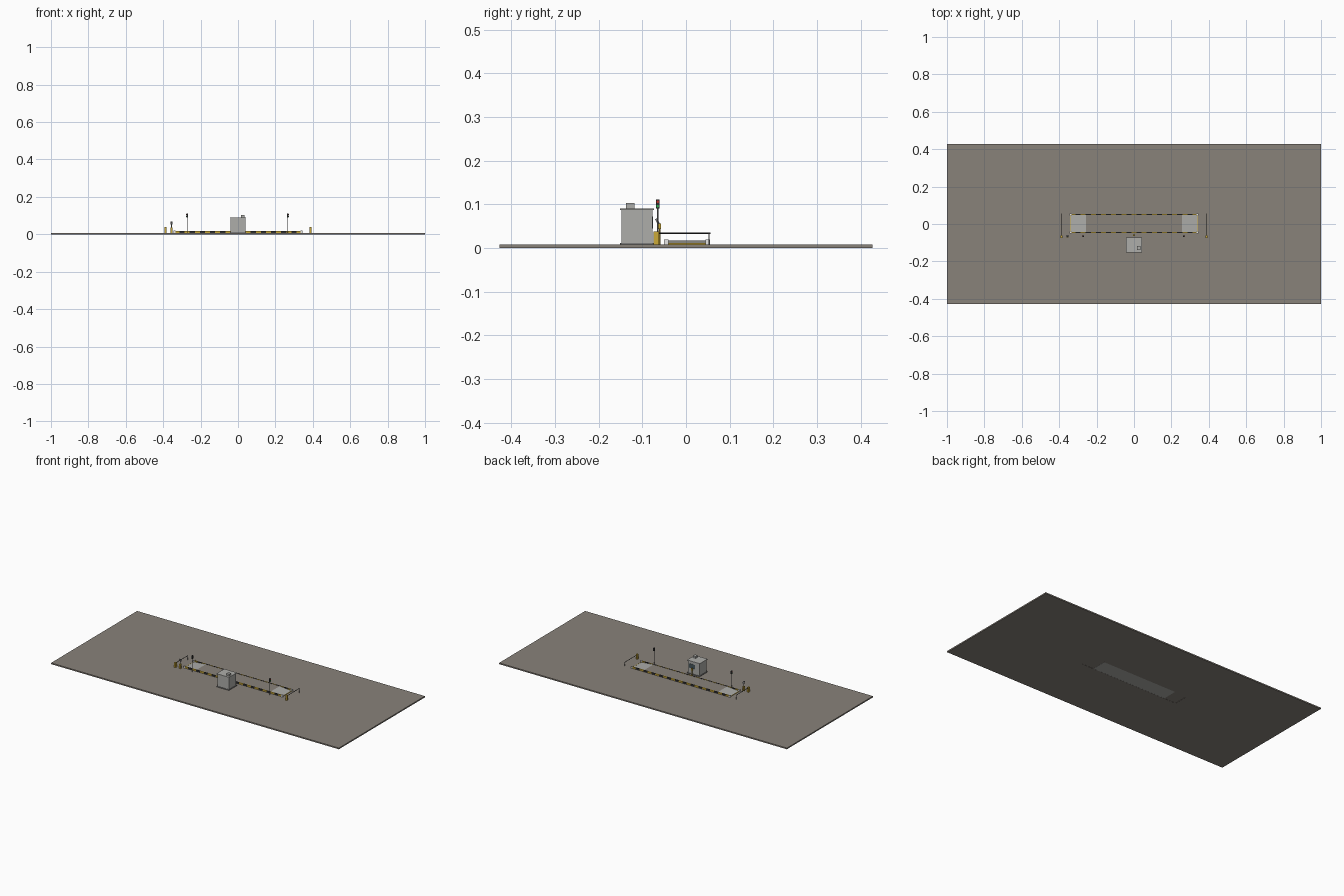
import bpy, bmesh, math
from mathutils import Vector

old = bpy.data.objects.get("Cube")
if old:
    bpy.data.objects.remove(old, do_unlink=True)


def material(name, r, g, b):
    m = bpy.data.materials.new(name)
    m.use_nodes = True
    m.diffuse_color = (r, g, b, 1)
    m.node_tree.nodes["Principled BSDF"].inputs["Base Color"].default_value = (r, g, b, 1)
    return m


ASPHALT = material("warm grey ground", 0.25, 0.225, 0.195)
CONCRETE = material("light grey", 0.42, 0.42, 0.40)
STEEL = material("mid grey steel", 0.2, 0.2, 0.2)
YELLOW = material("safety yellow", 0.6, 0.4, 0.04)
BLACK = material("dark rubber", 0.03, 0.03, 0.03)
GLASS = material("dark glass", 0.06, 0.09, 0.1)
WHITE = material("white paint", 0.8, 0.8, 0.8)
RED = material("signal red", 0.5, 0.03, 0.02)
GREEN = material("signal green", 0.03, 0.4, 0.08)


def finish(name, bm, mat):
    bmesh.ops.recalc_face_normals(bm, faces=bm.faces)
    mesh = bpy.data.meshes.new(name)
    bm.to_mesh(mesh)
    bm.free()
    mesh.materials.append(mat)
    ob = bpy.data.objects.new(name, mesh)
    bpy.context.collection.objects.link(ob)
    return ob


def box(name, x, y, z, mat):
    """Box from (low, high) ranges on each axis."""
    bm = bmesh.new()
    bmesh.ops.create_cube(bm, size=1)
    for v in bm.verts:
        v.co = Vector([r[0] if c < 0 else r[1] for c, r in zip(v.co, (x, y, z))])
    return finish(name, bm, mat)


def block(name, x, y, wx, wy, z0, z1, mat):
    return box(name, (x - wx / 2, x + wx / 2), (y - wy / 2, y + wy / 2), (z0, z1), mat)


def rod(name, a, b, radius, mat, sides=10):
    a, b = Vector(a), Vector(b)
    bm = bmesh.new()
    bmesh.ops.create_cone(bm, cap_ends=True, segments=sides, radius1=radius,
                          radius2=radius, depth=(b - a).length)
    ob = finish(name, bm, mat)
    ob.location = (a + b) / 2
    ob.rotation_euler = (b - a).to_track_quat("Z", "Y").to_euler()
    return ob


G = 0.008                    # ground level
TOP = 0.017                  # deck level
END, RAMP = 0.34, 0.257      # outer and inner end of each ramp
Y0, Y1 = -0.045, 0.05        # deck edges
SERVICE = -0.065             # line of posts beside the deck

# Ground slab around the pit
box("ground_front", (-1, 1), (-0.427, Y0), (0, G), ASPHALT)
box("ground_back", (-1, 1), (Y1, 0.427), (0, G), ASPHALT)
for side, s in (("left", 1), ("right", -1)):
    box("ground_" + side, sorted((s * END, s)), (Y0, Y1), (0, G), ASPHALT)
    box("pit_floor_" + side, sorted((s * RAMP, s * END)), (Y0, Y1), (0.001, G), ASPHALT)

# Foundation and weighing deck
box("foundation", (-RAMP, RAMP), (Y0, Y1), (0.0005, G), CONCRETE)
box("deck", (-RAMP, RAMP), (Y0, Y1), (G, TOP), ASPHALT)

for side, s in (("left", 1), ("right", -1)):
    # Ramp as an extruded wedge
    bm = bmesh.new()
    profile = [(END, G), (END, G + 0.002), (RAMP, TOP), (RAMP, G)]
    face = bm.faces.new([bm.verts.new((s * x, Y0, z)) for x, z in profile])
    out = bmesh.ops.extrude_face_region(bm, geom=[face])
    bmesh.ops.translate(bm, vec=(0, Y1 - Y0, 0),
                        verts=[v for v in out["geom"] if isinstance(v, bmesh.types.BMVert)])
    finish("ramp_" + side, bm, CONCRETE)
    block("ramp_edge_" + side, s * END, (Y0 + Y1) / 2, 0.002, Y1 - Y0, G, G + 0.003, YELLOW)

# Striped curbs with white end markers
COUNT = 25
step = 2 * END / COUNT
for label, y in (("front", Y0), ("back", Y1)):
    for i in range(COUNT):
        x = -END + i * step
        box("curb_" + label, (x, x + step), (y - 0.003, y + 0.003), (G, TOP + 0.001),
            BLACK if i % 2 else YELLOW)
    for s in (-1, 1):
        block("corner_marker", s * END, y, 0.01, 0.01, G, TOP + 0.002, WHITE)

# Control booth
BY = -0.1125
block("booth_base", 0, BY, 0.086, 0.078, G, 0.012, STEEL)
block("booth_walls", 0, BY, 0.08, 0.071, 0.012, 0.087, CONCRETE)
block("booth_roof", 0, BY, 0.088, 0.078, 0.087, 0.091, CONCRETE)
block("roof_unit", 0.025, -0.128, 0.02, 0.02, 0.091, 0.103, CONCRETE)
block("booth_window", 0.012, BY + 0.0355, 0.04, 0.002, 0.045, 0.072, GLASS)

# Post with a display between booth and deck
rod("display_post", (0, -0.06, G), (0, -0.06, 0.045), 0.002, YELLOW)
block("display_head", 0, -0.06, 0.012, 0.006, 0.043, 0.056, YELLOW)

# Barriers at both ends
for side, s in (("left", 1), ("right", -1)):
    x = s * 0.387
    block("barrier_cabinet_" + side, x, -0.068, 0.01, 0.013, G, 0.038, YELLOW)
    rod("barrier_arm_" + side, (x, -0.064, 0.034), (x, 0.056, 0.034), 0.0016, BLACK)
    rod("barrier_rest_" + side, (x, 0.053, G), (x, 0.053, 0.033), 0.0014, STEEL)

# Ticket kiosk with a tilted head
block("kiosk_body", -0.355, SERVICE, 0.01, 0.012, G, 0.036, YELLOW)
rod("kiosk_post", (-0.355, SERVICE, 0.036), (-0.355, SERVICE, 0.062), 0.002, STEEL)
head = block("kiosk_head", 0, 0, 0.01, 0.005, -0.008, 0.008, STEEL)
head.location = (-0.355, SERVICE, 0.06)
head.rotation_euler.x = math.radians(25)

# Signal lights
for side, x, s in (("left", 0.267, 1), ("right", -0.272, -1)):
    rod("signal_pole_" + side, (x, SERVICE, G), (x, SERVICE, 0.094), 0.0016, STEEL)
    block("signal_head_" + side, x, SERVICE, 0.008, 0.008, 0.091, 0.111, BLACK)
    for name, z, mat in (("red", 0.106, RED), ("green", 0.096, GREEN)):
        rod("signal_" + name + "_" + side, (x + s * 0.0038, SERVICE, z),
            (x + s * 0.0048, SERVICE, z), 0.003, mat, 12)
